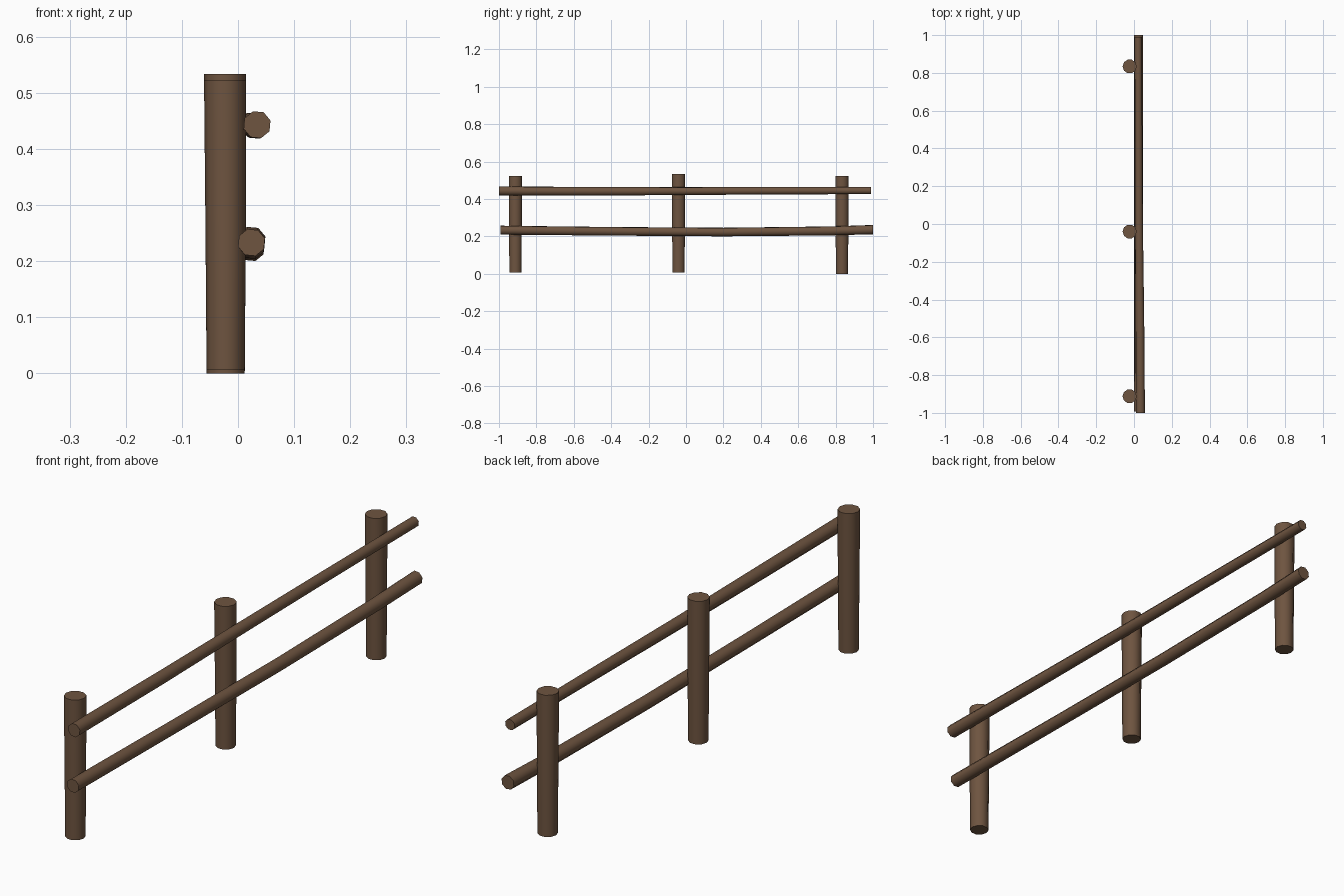
import bpy, bmesh, math

if "Cube" in bpy.data.objects:
    bpy.data.objects.remove(bpy.data.objects["Cube"])

wood = bpy.data.materials.new("brown wood")
wood.diffuse_color = (0.156, 0.089, 0.051, 1)
wood.use_nodes = True
wood.node_tree.nodes["Principled BSDF"].inputs["Base Color"].default_value = wood.diffuse_color


def log(name, stations, sides, axis, turn=0.0):
    """Loft a capped round log through stations of (x, y, z, radius)."""
    bm = bmesh.new()
    rings = []
    for x, y, z, r in stations:
        ring = []
        for i in range(sides):
            a = 2 * math.pi * i / sides + turn
            u, v = r * math.cos(a), r * math.sin(a)
            co = (x + u, y + v, z) if axis == 'Z' else (x + u, y, z + v)
            ring.append(bm.verts.new(co))
        rings.append(ring)
    for a, b in zip(rings, rings[1:]):
        for i in range(sides):
            j = (i + 1) % sides
            bm.faces.new((a[i], a[j], b[j], b[i]))
    bm.faces.new(rings[0])
    bm.faces.new(rings[-1])
    bmesh.ops.recalc_face_normals(bm, faces=bm.faces)
    me = bpy.data.meshes.new(name)
    bm.to_mesh(me)
    bm.free()
    me.materials.append(wood)
    ob = bpy.data.objects.new(name, me)
    bpy.context.collection.objects.link(ob)
    bpy.ops.object.select_all(action='DESELECT')
    ob.select_set(True)
    bpy.context.view_layer.objects.active = ob
    bpy.ops.object.shade_smooth_by_angle(angle=math.radians(50))
    return ob


# Three upright posts, slightly wider at the top
for name, y, z0, z1 in (("front_post", -0.912, 0.006, 0.522),
                        ("middle_post", -0.04, 0.006, 0.533),
                        ("back_post", 0.834, 0.0, 0.522)):
    log(name, [(-0.022, y, z0, 0.034), (-0.022, y, (z0 + z1) / 2, 0.036),
               (-0.023, y, z1, 0.0375)], 10, 'Z')

# Two slightly crooked rails on the +x side of the posts
log("upper_rail", [(0.034, -1.0, 0.443, 0.025), (0.031, -0.5, 0.441, 0.024),
                   (0.026, 0.0, 0.442, 0.022), (0.024, 0.45, 0.444, 0.021),
                   (0.022, 0.99, 0.445, 0.020)], 8, 'Y', 0.3)
log("lower_rail", [(0.024, -0.992, 0.233, 0.025), (0.024, -0.4, 0.227, 0.024),
                   (0.024, 0.2, 0.223, 0.024), (0.024, 0.77, 0.229, 0.025),
                   (0.024, 1.0, 0.236, 0.026)], 8, 'Y', 0.3)
